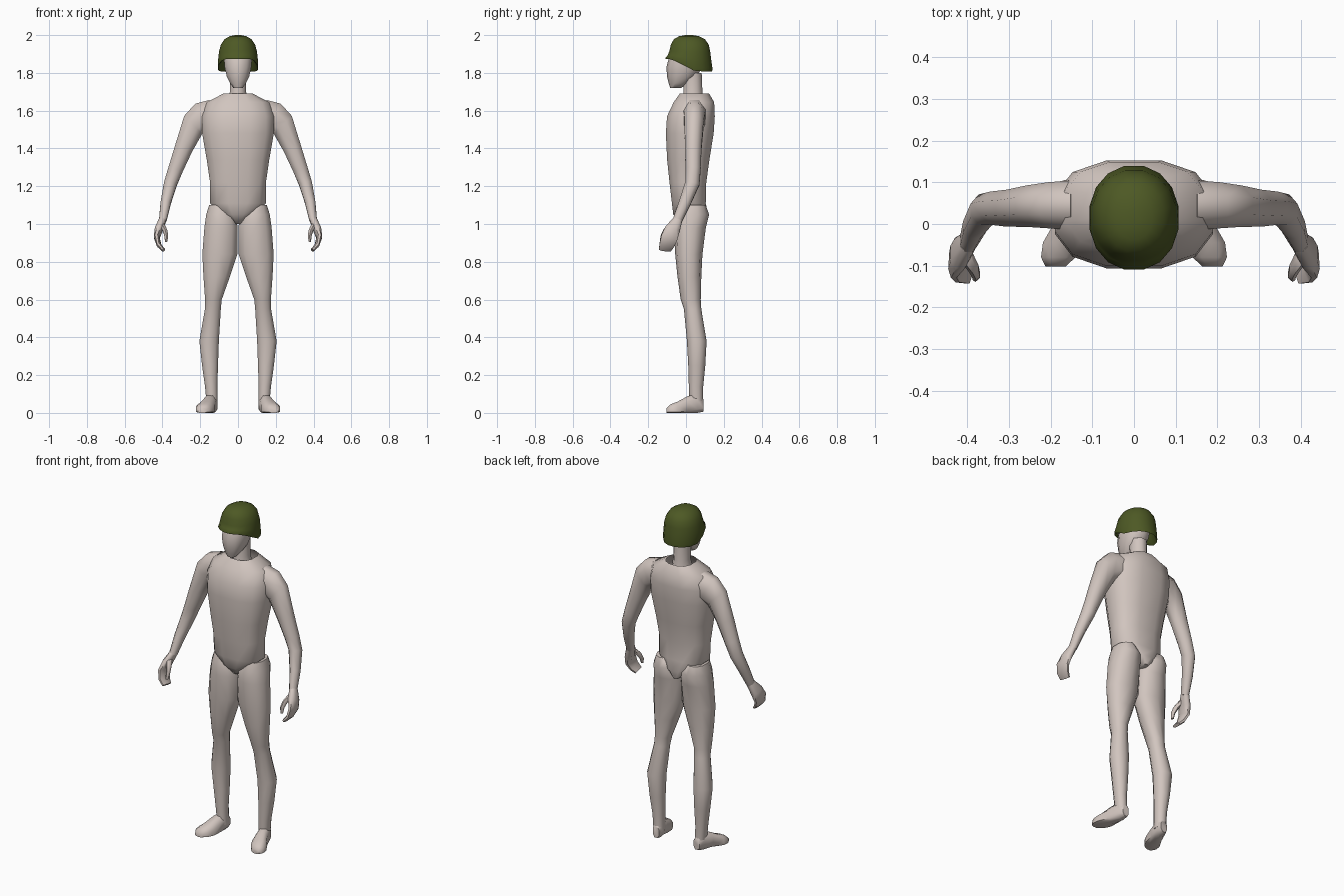
import bpy, bmesh, math
from mathutils import Vector, Matrix


def material(name, rgb):
    m = bpy.data.materials.new(name)
    m.diffuse_color = (*rgb, 1)
    return m


SKIN = material("pale_skin", (0.64, 0.56, 0.52))
GREEN = material("olive_green", (0.075, 0.10, 0.018))


def spow(v, p):
    return math.copysign(abs(v) ** p, v)


def loft(name, rings, mat, n=8, p=1.0, mirror=False, caps=(True, True), warp=None, angle=60):
    """Skin through rings (x, y, z, half_x, half_y, tilt_about_y, tilt_about_x)."""
    bm = bmesh.new()
    loops = []
    for r in rings:
        x, y, z, a, b, ty, tx = (list(r) + [0, 0])[:7]
        rot = Matrix.Rotation(math.radians(-ty), 3, 'Y') @ Matrix.Rotation(math.radians(tx), 3, 'X')
        loop = []
        for i in range(n):
            t = 2 * math.pi * (i + 0.5) / n
            v = Vector((x, y, z)) + rot @ Vector((a * spow(math.cos(t), p), b * spow(math.sin(t), p), 0))
            if warp:
                v = warp(v)
            loop.append(bm.verts.new(v))
        loops.append(loop)
    for l0, l1 in zip(loops, loops[1:]):
        for i in range(n):
            j = (i + 1) % n
            bm.faces.new((l0[i], l0[j], l1[j], l1[i]))
    for on, loop in zip(caps, (loops[0], loops[-1])):
        if on:
            bm.faces.new(loop)
    bmesh.ops.recalc_face_normals(bm, faces=bm.faces)
    me = bpy.data.meshes.new(name)
    bm.to_mesh(me)
    bm.free()
    me.materials.append(mat)
    ob = bpy.data.objects.new(name, me)
    bpy.context.collection.objects.link(ob)
    if mirror:
        ob.modifiers.new("mirror", 'MIRROR').use_mirror_merge = False
    bpy.ops.object.select_all(action='DESELECT')
    ob.select_set(True)
    bpy.context.view_layer.objects.active = ob
    bpy.ops.object.shade_smooth_by_angle(angle=math.radians(angle))
    return ob


# torso, open at the collar
loft("torso", [
    (0, 0.04, 1.00, 0.02, 0.07),
    (0, 0.025, 1.05, 0.09, 0.095),
    (0, 0.015, 1.11, 0.152, 0.092),
    (0, 0.01, 1.22, 0.152, 0.10),
    (0, 0.012, 1.34, 0.17, 0.115),
    (0, 0.02, 1.48, 0.195, 0.13),
    (0, 0.026, 1.57, 0.195, 0.13),
    (0, 0.042, 1.645, 0.17, 0.11),
    (0, 0.045, 1.69, 0.08, 0.08),
], SKIN, n=12, p=0.8, caps=(True, False))

# legs, hip to ankle
loft("leg", [
    (0.137, 0.055, 0.04, 0.030, 0.036),
    (0.142, 0.053, 0.14, 0.034, 0.038),
    (0.148, 0.057, 0.25, 0.044, 0.045),
    (0.153, 0.057, 0.38, 0.054, 0.052),
    (0.133, 0.035, 0.55, 0.044, 0.046),
    (0.130, 0.025, 0.60, 0.046, 0.053),
    (0.113, 0.018, 0.72, 0.073, 0.063),
    (0.096, 0.015, 0.84, 0.097, 0.072),
    (0.090, 0.02, 0.98, 0.092, 0.085),
    (0.090, 0.03, 1.05, 0.082, 0.092),
    (0.100, 0.03, 1.10, 0.055, 0.075),
], SKIN, n=10, p=0.9, mirror=True)


def floor_clamp(v):
    return Vector((v.x, v.y, max(v.z, 0.0)))


# feet, heel to toe, flat soles
loft("foot", [
    (0.135, 0.092, 0.04, 0.022, 0.036, 0, 90),
    (0.140, 0.06, 0.045, 0.033, 0.058, 0, 90),
    (0.152, 0.01, 0.035, 0.038, 0.058, 0, 90),
    (0.172, -0.045, 0.022, 0.050, 0.040, 0, 90),
    (0.182, -0.08, 0.018, 0.044, 0.030, 0, 90),
    (0.188, -0.102, 0.012, 0.026, 0.016, 0, 90),
], SKIN, n=8, p=0.85, mirror=True, warp=floor_clamp)

# arms, shoulder to wrist
loft("arm", [
    (0.135, 0.045, 1.575, 0.090, 0.065, 78),
    (0.190, 0.045, 1.560, 0.092, 0.060, 65),
    (0.237, 0.043, 1.525, 0.073, 0.054, 45),
    (0.288, 0.038, 1.400, 0.052, 0.048, 22),
    (0.330, 0.038, 1.290, 0.043, 0.043, 18),
    (0.357, 0.034, 1.215, 0.038, 0.041, 12, -12),
    (0.382, -0.005, 1.115, 0.030, 0.034, 8, -20),
    (0.398, -0.045, 1.02, 0.022, 0.027, 8, -20),
], SKIN, n=8, mirror=True)

# cupped hands
loft("hand", [
    (0.398, -0.043, 1.025, 0.021, 0.026, 8, -20),
    (0.418, -0.070, 0.975, 0.024, 0.042, 5, -20),
    (0.430, -0.088, 0.930, 0.016, 0.047, -10, -20),
    (0.418, -0.102, 0.888, 0.013, 0.042, -35, -15),
    (0.394, -0.112, 0.862, 0.010, 0.034, -45, -10),
], SKIN, n=8, p=0.85, mirror=True)
loft("thumb", [
    (0.405, -0.075, 1.00, 0.018, 0.020),
    (0.386, -0.105, 0.965, 0.014, 0.016, 0, -20),
    (0.379, -0.122, 0.935, 0.011, 0.013, 0, -15),
    (0.381, -0.130, 0.905, 0.007, 0.009),
], SKIN, n=6, mirror=True)

# neck and head
loft("neck", [
    (0, 0.037, 1.66, 0.056, 0.058),
    (0, 0.037, 1.70, 0.046, 0.054),
    (0, 0.035, 1.80, 0.048, 0.052),
], SKIN, n=8)
loft("head", [
    (0, -0.055, 1.72, 0.026, 0.028),
    (0, -0.040, 1.745, 0.044, 0.052),
    (0, -0.022, 1.78, 0.062, 0.078),
    (0, -0.008, 1.83, 0.074, 0.096),
    (0, 0.002, 1.88, 0.078, 0.092),
    (0, 0.012, 1.93, 0.070, 0.080),
], SKIN, n=10, p=0.9)


# helmet rim rises toward the face
def raise_front(v):
    if v.z < 1.9:
        k = max(0.0, min(1.0, (0.05 - v.y) / 0.13))
        v.z += (1.9 - v.z) * 0.72 * k
    return v


loft("helmet", [
    (0, 0.018, 1.91, 0.082, 0.090),
    (0, 0.016, 1.825, 0.096, 0.114),
    (0, 0.015, 1.808, 0.106, 0.126),
    (0, 0.015, 1.825, 0.109, 0.127),
    (0, 0.018, 1.875, 0.106, 0.117),
    (0, 0.020, 1.915, 0.102, 0.110),
    (0, 0.020, 1.950, 0.092, 0.102),
    (0, 0.018, 1.978, 0.073, 0.084),
    (0, 0.016, 1.994, 0.045, 0.054),
    (0, 0.016, 2.000, 0.015, 0.020),
], GREEN, n=16, p=0.95, caps=(False, True), warp=raise_front)
